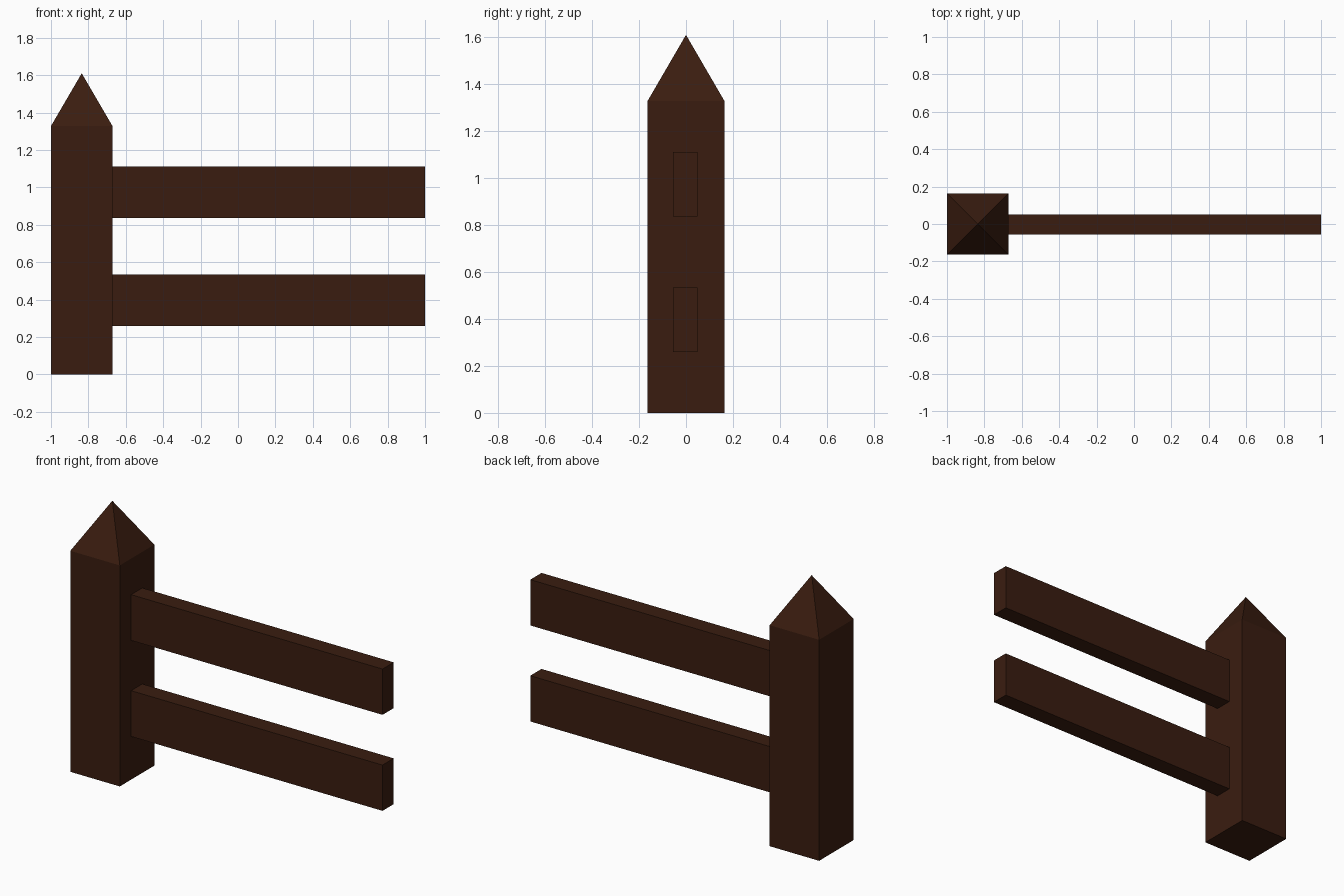
import bpy
import bmesh

if "Cube" in bpy.data.objects:
    bpy.data.objects.remove(bpy.data.objects["Cube"])

wood = bpy.data.materials.new("dark_wood")
wood.diffuse_color = (0.042, 0.012, 0.005, 1)
wood.use_nodes = True
wood.node_tree.nodes["Principled BSDF"].inputs["Base Color"].default_value = wood.diffuse_color


def add_box(name, x, y, z, point_height=None):
    """Box from (min, max) ranges, optionally topped by a pyramid."""
    bm = bmesh.new()
    corners = [(x[0], y[0]), (x[1], y[0]), (x[1], y[1]), (x[0], y[1])]
    base = bm.faces.new([bm.verts.new((cx, cy, z[0])) for cx, cy in corners])
    ext = bmesh.ops.extrude_face_region(bm, geom=[base], use_keep_orig=True)
    top_verts = [g for g in ext["geom"] if isinstance(g, bmesh.types.BMVert)]
    bmesh.ops.translate(bm, verts=top_verts, vec=(0, 0, z[1] - z[0]))
    if point_height is not None:
        top = next(g for g in ext["geom"] if isinstance(g, bmesh.types.BMFace))
        tip = bmesh.ops.poke(bm, faces=[top])["verts"][0]
        tip.co.z = point_height
    bmesh.ops.recalc_face_normals(bm, faces=bm.faces)
    mesh = bpy.data.meshes.new(name)
    bm.to_mesh(mesh)
    bm.free()
    mesh.materials.append(wood)
    obj = bpy.data.objects.new(name, mesh)
    bpy.context.collection.objects.link(obj)
    return obj


# Square post with a pointed top
add_box("fence_post", (-1, -0.671), (-0.164, 0.164), (0, 1.328), 1.61)

# Two horizontal rails butting against the post
for name, bottom in (("lower_rail", 0.259), ("upper_rail", 0.836)):
    add_box(name, (-0.671, 1), (-0.056, 0.05), (bottom, bottom + 0.275))
